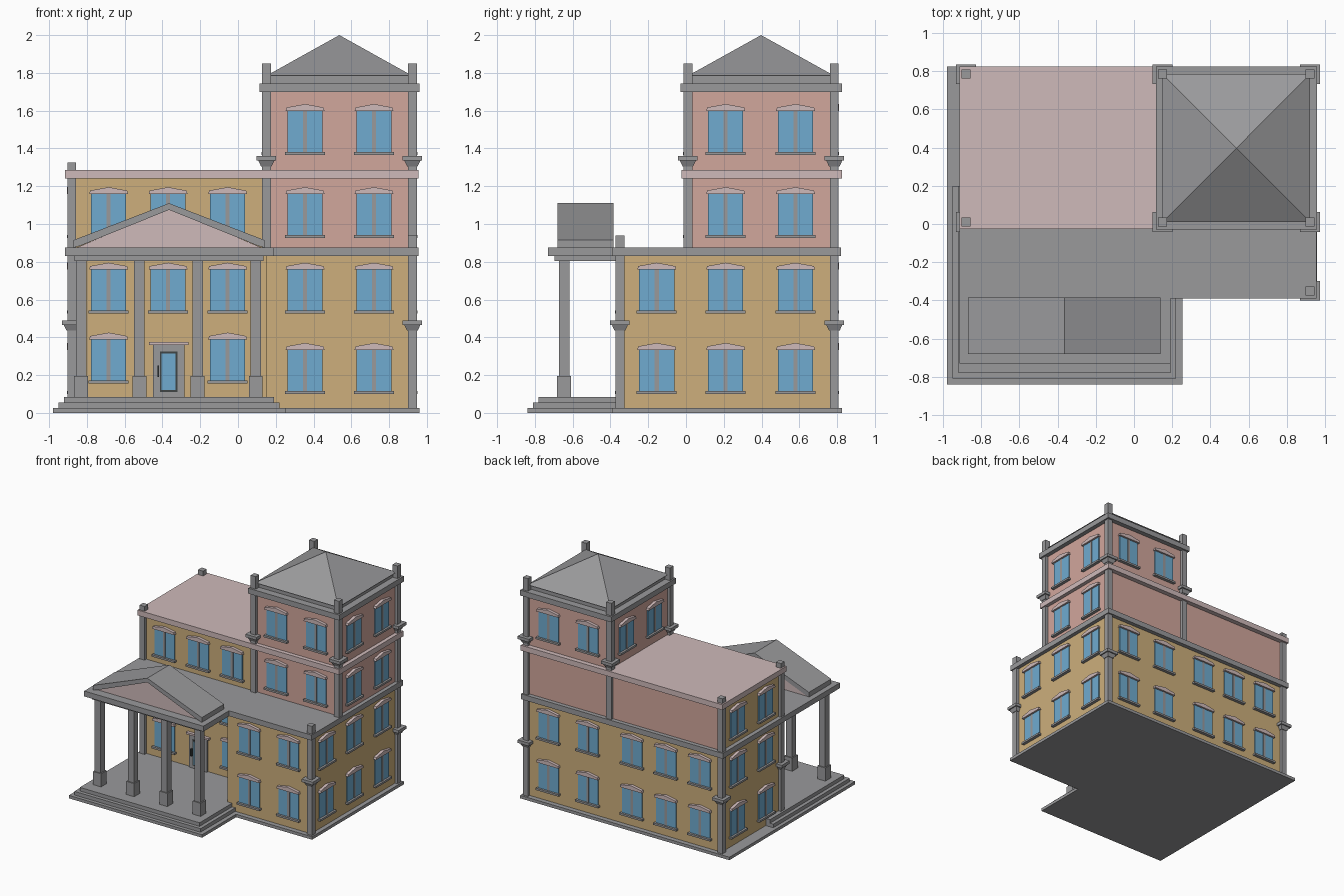
import bpy, bmesh, math
from mathutils import Matrix, Vector

if "Cube" in bpy.data.objects:
    bpy.data.objects.remove(bpy.data.objects["Cube"])


def material(name, r, g, b):
    m = bpy.data.materials.new(name)
    m.diffuse_color = (r, g, b, 1)
    m.use_nodes = True
    m.node_tree.nodes["Principled BSDF"].inputs["Base Color"].default_value = m.diffuse_color
    return m


GREY = material("grey stone", .32, .32, .33)
YELLOW = material("ochre wall", .61, .43, .20)
PINK = material("salmon wall", .64, .385, .335)
PALE = material("pale pink trim", .62, .49, .49)
GLASS = material("blue glass", .16, .41, .63)
DARK = material("dark metal", .05, .06, .06)


def loft(name, lower, upper, mat, M=Matrix()):
    """Closed solid between two matching rings of points."""
    bm = bmesh.new()
    a = [bm.verts.new(M @ Vector(p)) for p in lower]
    b = [bm.verts.new(M @ Vector(p)) for p in upper]
    n = len(a)
    bm.faces.new(a)
    bm.faces.new(b[::-1])
    for i in range(n):
        j = (i + 1) % n
        bm.faces.new((a[j], a[i], b[i], b[j]))
    bmesh.ops.remove_doubles(bm, verts=bm.verts, dist=1e-5)
    bmesh.ops.recalc_face_normals(bm, faces=bm.faces)
    me = bpy.data.meshes.new(name)
    bm.to_mesh(me)
    bm.free()
    me.materials.append(mat)
    ob = bpy.data.objects.new(name, me)
    bpy.context.collection.objects.link(ob)
    return ob


def rect(x0, x1, y0, y1, z):
    return [(x0, y0, z), (x1, y0, z), (x1, y1, z), (x0, y1, z)]


def box(name, x0, x1, y0, y1, z0, z1, mat, M=Matrix()):
    return loft(name, rect(x0, x1, y0, y1, z0), rect(x0, x1, y0, y1, z1), mat, M)


def prism(name, profile, y0, y1, mat, M=Matrix()):
    return loft(name, [(x, y0, z) for x, z in profile],
                [(x, y1, z) for x, z in profile], mat, M)


# Outer wall planes
L, T, R = -.88, .15, .923        # left wing, tower left, right
F, C, B = -.35, .01, .785        # front block, recessed front, back

# Base plate and porch steps
box("base_left", -.98, .255, -.84, .825, 0, .025, GREY)
box("base_right", .255, .96, -.39, .825, 0, .025, GREY)
box("step_lower", -.95, .22, -.81, .2, .025, .055, GREY)
box("step_upper", -.92, .19, -.78, .2, .055, .085, GREY)

# Walls
box("lower_wall_left", L, T, C, B, .025, .83, YELLOW)
box("lower_wall_right", T, R, F, B, .025, .83, YELLOW)
wing = box("upper_wing_wall", L, T, C, B, .875, 1.24, YELLOW)
wing.data.materials.append(PINK)
for p in wing.data.polygons:      # back of the wing is salmon
    p.material_index = 1 if p.normal.y > .5 else 0
box("tower_wall_lower", T, R, C, B, .875, 1.24, PINK)
box("tower_wall_upper", T, R, C, B, 1.285, 1.70, PINK)

# Cornices and flat roofs
box("terrace_left", -.915, .19, -.73, .82, .83, .875, GREY)
box("terrace_right", .19, .955, -.39, .82, .83, .875, GREY)
box("porch_beam", -.865, .135, -.695, C, .805, .83, GREY)
box("wing_roof", -.915, .955, -.025, .825, 1.24, 1.285, PALE)
box("tower_cornice", .115, .96, -.03, .825, 1.70, 1.745, GREY)
box("tower_roof_base", .172, .902, .03, .765, 1.745, 1.79, GREY)

# Tower pyramid roof
apex = ((T + R) / 2, (C + B) / 2, 2.0)
loft("tower_roof", rect(T, R, C, B, 1.785), [apex] * 4, GREY)


# Corner piers with flared collars
def pier(x, y, z0, z1, collars):
    h = .0235
    box("corner_pier", x - h, x + h, y - h, y + h, z0, z1, GREY)
    for z in collars:
        a, b = .028, .052
        loft("collar_flare", rect(x - a, x + a, y - a, y + a, z),
             rect(x - .042, x + .042, y - .042, y + .042, z + .03), GREY)
        box("collar_plate", x - b, x + b, y - b, y + b, z + .03, z + .055, GREY)


pier(L, C, .025, 1.325, [.435])
pier(L, B, .025, 1.325, [.435])
pier(R, F, .025, .94, [.435])
pier(R, B, .025, 1.85, [.435, 1.305])
pier(R, C, .875, 1.85, [1.305])
pier(T, C, .875, 1.85, [1.305])
pier(T, B, .875, 1.85, [1.305])

# Porch columns
for i in range(4):
    x = -.83 + i * .308
    box("porch_column", x - .028, x + .028, -.673, -.617, .085, .805, GREY)
    box("column_base", x - .037, x + .037, -.682, -.608, .085, .195, GREY)

# Porch pediment: chevron roof and recessed panel
PX = Matrix.Translation((-.365, 0, 0))
prism("pediment_roof", [(-.505, .875), (-.505, .915), (0, 1.11), (.505, .915),
                        (.505, .875), (.47, .885), (0, 1.075), (-.47, .885)],
      -.68, -.385, GREY, PX)
prism("pediment_panel", [(-.49, .875), (0, 1.08), (.49, .875)], -.655, -.39, PALE, PX)


# Windows: local x along the wall, -y outwards, z from the sill
def window(M):
    for s in (-1, 1):
        box("window_pane", min(s * .011, s * .093), max(s * .011, s * .093),
            -.008, 0, .015, .235, GLASS, M)
    box("window_mullion", -.011, .011, -.012, 0, .015, .235, GREY, M)
    box("window_sill", -.106, .106, -.026, 0, 0, .016, GREY, M)
    prism("window_head", [(-.103, .233), (.103, .233), (.098, .252), (0, .27), (-.098, .252)],
          -.024, 0, PALE, M)


def windows(side, us, zs):
    plane, angle = side
    for u in us:
        for z in zs:
            pos = (u, plane, z) if angle in (0, 180) else (plane, u, z)
            window(Matrix.Translation(pos) @ Matrix.Rotation(math.radians(angle), 4, 'Z'))


R1, R1P, R2, R3, R4 = .1, .155, .525, .925, 1.365    # sill heights
WING, TOWER, SIDE = (-.685, -.37, -.055), (.355, .72), (.21, .58)
windows((C, 0), WING, (R2, R3))
windows((C, 0), (WING[0], WING[2]), (R1P,))
windows((F, 0), TOWER, (R1, R2))
windows((C, 0), TOWER, (R3, R4))
windows((R, 90), (-.155,) + SIDE, (R1, R2))
windows((R, 90), SIDE, (R3, R4))
windows((B, 180), WING + TOWER, (R1, R2))
windows((B, 180), TOWER, (R4,))
windows((L, 270), SIDE, (R1, R2, R3))
windows((T, 270), SIDE, (R4,))

# Front door
D = Matrix.Translation((-.367, C, 0))
box("door_surround", -.083, .083, -.015, 0, .085, .36, GREY, D)
box("door_lintel", -.105, .105, -.026, 0, .36, .376, PALE, D)
box("door_frame", -.047, .047, -.021, -.014, .11, .325, DARK, D)
box("door_glass", -.037, .037, -.025, -.02, .12, .315, GLASS, D)
box("door_handle", -.06, -.05, -.035, -.014, .19, .25, DARK, D)
